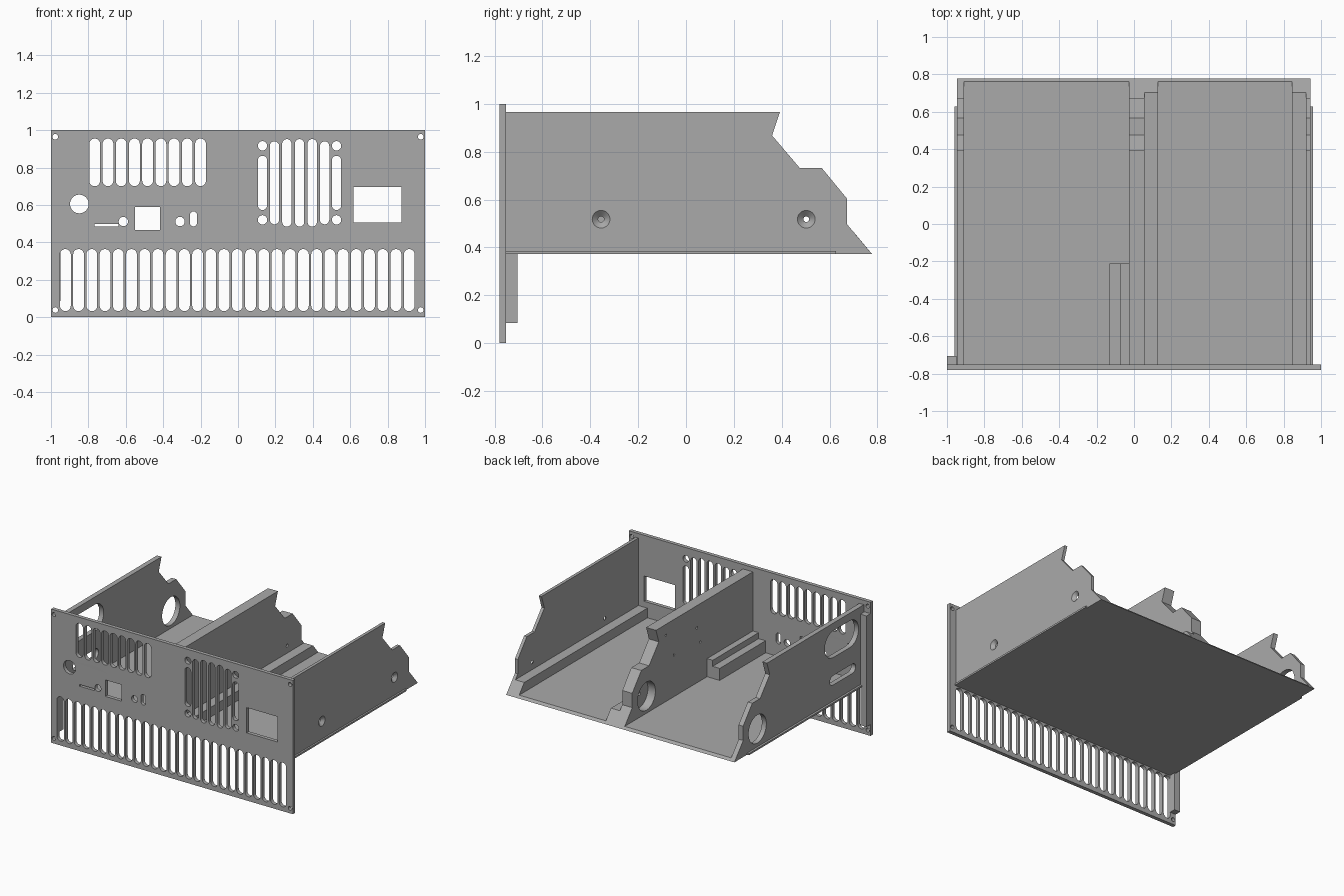
import bpy, bmesh
from math import pi, cos, sin
from mathutils import Matrix, Vector

cube = bpy.data.objects.get("Cube")
if cube:
    bpy.data.objects.remove(cube)

grey = bpy.data.materials.new("machined grey")
grey.use_nodes = True
colour = (0.4, 0.4, 0.4, 1)
grey.diffuse_color = colour
grey.node_tree.nodes["Principled BSDF"].inputs["Base Color"].default_value = colour


# 2D outline helpers
def rect(u0, u1, v0, v1):
    return [(u0, v0), (u1, v0), (u1, v1), (u0, v1)]


def circle(u, v, r, n=32):
    return [(u + r * cos(2 * pi * i / n), v + r * sin(2 * pi * i / n)) for i in range(n)]


def slot(u0, u1, v0, v1, n=10):
    """Outline with round ends along the longer side."""
    r = min(u1 - u0, v1 - v0) / 2
    tall = v1 - v0 > u1 - u0
    ends = [(u1 - r, v1 - r), (u0 + r, v0 + r)]
    start = 0 if tall else -pi / 2
    return [(u + r * cos(start + pi * (k + i / n)), v + r * sin(start + pi * (k + i / n)))
            for k, (u, v) in enumerate(ends) for i in range(n + 1)]


def plate(name, outline, lo, hi, holes=(), axis="x", cones=(), tip=1):
    """Extrude an outline with holes along an axis from lo to hi."""
    curve = bpy.data.curves.new(name, "CURVE")
    curve.dimensions, curve.fill_mode = "2D", "BOTH"
    curve.extrude = (hi - lo) / 2
    for pts in [outline, *holes]:
        spline = curve.splines.new("POLY")
        spline.points.add(len(pts) - 1)
        for p, (u, v) in zip(spline.points, pts):
            p.co = (u, v, 0, 1)
        spline.use_cyclic_u = True
    temp = bpy.data.objects.new(name + "_outline", curve)
    bpy.context.collection.objects.link(temp)
    deps = bpy.context.evaluated_depsgraph_get()
    mesh = bpy.data.meshes.new_from_object(temp.evaluated_get(deps))
    bpy.data.objects.remove(temp)
    mid = (lo + hi) / 2
    if axis == "x":
        cols = Vector((0, 1, 0)), Vector((0, 0, 1)), Vector((1, 0, 0))
        shift = Matrix.Translation((mid, 0, 0))
    else:
        cols = Vector((1, 0, 0)), Vector((0, 0, 1)), Vector((0, -1, 0))
        shift = Matrix.Translation((0, mid, 0))
    mesh.transform(shift @ Matrix(cols).transposed().to_4x4())
    bm = bmesh.new()
    bm.from_mesh(mesh)
    bmesh.ops.remove_doubles(bm, verts=bm.verts, dist=0.0001)
    # taper chosen holes towards the inner face
    for y, z in cones:
        for v in bm.verts:
            d = Vector((0, v.co.y - y, v.co.z - z))
            if d.length < 0.045 and v.co.x < mid:
                v.co -= d * (1 - tip)
    bmesh.ops.recalc_face_normals(bm, faces=bm.faces)
    bm.to_mesh(mesh)
    bm.free()
    mesh.name = name
    mesh.materials.clear()
    mesh.materials.append(grey)
    obj = bpy.data.objects.new(name, mesh)
    bpy.context.collection.objects.link(obj)
    bpy.ops.object.select_all(action="DESELECT")
    obj.select_set(True)
    bpy.context.view_layer.objects.active = obj
    bpy.ops.object.shade_smooth_by_angle(angle=0.6)
    return obj


FRONT, BASE, FLOOR = -0.752, 0.372, 0.39
PITCH = 0.0707

# front panel openings
holes = [circle(x, z, 0.015, 16) for x in (-0.977, 0.977) for z in (0.038, 0.964)]
for i in range(27):
    x = -0.923 + i * PITCH
    holes.append(slot(x - 0.029, x + 0.029, 0.032, 0.364))
for i in range(9):
    x = -0.766 + i * PITCH
    holes.append(slot(x - 0.029, x + 0.029, 0.70, 0.955))
# fan grille, symmetric about its centre
for off, half in ((0, 0.234), (0.068, 0.234), (0.134, 0.222), (0.198, 0.145)):
    for side in ((1,) if off == 0 else (-1, 1)):
        x = 0.329 + side * off
        holes.append(slot(x - 0.025, x + 0.025, 0.718 - half, 0.718 + half))
holes += [circle(0.329 + sx * 0.198, 0.718 + sz * 0.198, 0.025)
          for sx in (-1, 1) for sz in (-1, 1)]
# socket and connector openings
holes += [rect(0.618, 0.873, 0.506, 0.695), rect(-0.551, -0.417, 0.466, 0.589),
          rect(-0.766, -0.64, 0.485, 0.498), slot(-0.257, -0.219, 0.485, 0.565),
          circle(-0.848, 0.605, 0.05), circle(-0.613, 0.511, 0.025),
          circle(-0.31, 0.511, 0.025)]
plate("front_panel", rect(-1, 1, 0, 1), -0.78, FRONT, holes, axis="y")

# stepped wall profile shared by the three walls
steps = [(0.674, 0.496), (0.674, 0.603), (0.567, 0.733), (0.475, 0.733),
         (0.36, 0.868), (0.393, 0.967), (FRONT, 0.967)]
side_profile = [(FRONT, BASE), (0.778, BASE)] + steps
mid_profile = [(FRONT, FLOOR), (0.763, FLOOR)] + steps

# left wall with countersunk screw holes
screws = [(-0.355, 0.518), (0.503, 0.518)]
plate("left_wall", side_profile, 0.92, 0.943,
      [circle(y, z, 0.037) for y, z in screws], cones=screws, tip=0.33)

# right wall with cable openings
plate("right_wall", side_profile, -0.945, -0.908,
      [circle(0.505, 0.518, 0.105, 48), slot(-0.69, -0.29, 0.71, 0.91),
       slot(-0.655, -0.35, 0.505, 0.575)])

# middle wall: pocketed layer and a thin backing layer
mounts = [(0.275, 0.885), (-0.09, 0.80), (-0.13, 0.68), (0.18, 0.70)]
plate("middle_wall", mid_profile, -0.027, 0.035,
      [circle(0.505, 0.518, 0.105, 48)] + [circle(y, z, 0.009, 12) for y, z in mounts])
plate("middle_wall_backing", mid_profile, 0.035, 0.055, [circle(0.503, 0.518, 0.012, 16)])

# floor with sloped rear edge
plate("floor", [(FRONT, BASE), (0.778, BASE), (0.763, FLOOR), (FRONT, FLOOR)], -0.908, 0.92)

# ledges along the floor
ledge = [(FRONT, FLOOR), (0.763, FLOOR), (0.703, 0.462), (FRONT, 0.462)]
plate("middle_ledge", ledge, 0.055, 0.129)
plate("left_ledge", ledge, 0.846, 0.92)

# thin outer flanges
for name, lo, hi in (("right_flange", -0.961, -0.945), ("left_flange", 0.943, 0.956)):
    plate(name, rect(FRONT, 0.628, BASE, 0.385), lo, hi)

# stepped card rail on the middle wall, with screw discs
plate("rail_outer", rect(FRONT, -0.21, FLOOR, 0.48), -0.132, -0.074)
plate("rail_inner", rect(FRONT, -0.21, FLOOR, 0.525), -0.074, -0.027)

# stiffening post behind the panel edge
plate("right_post", rect(FRONT, -0.705, 0.085, 0.915), -1, -0.95)
